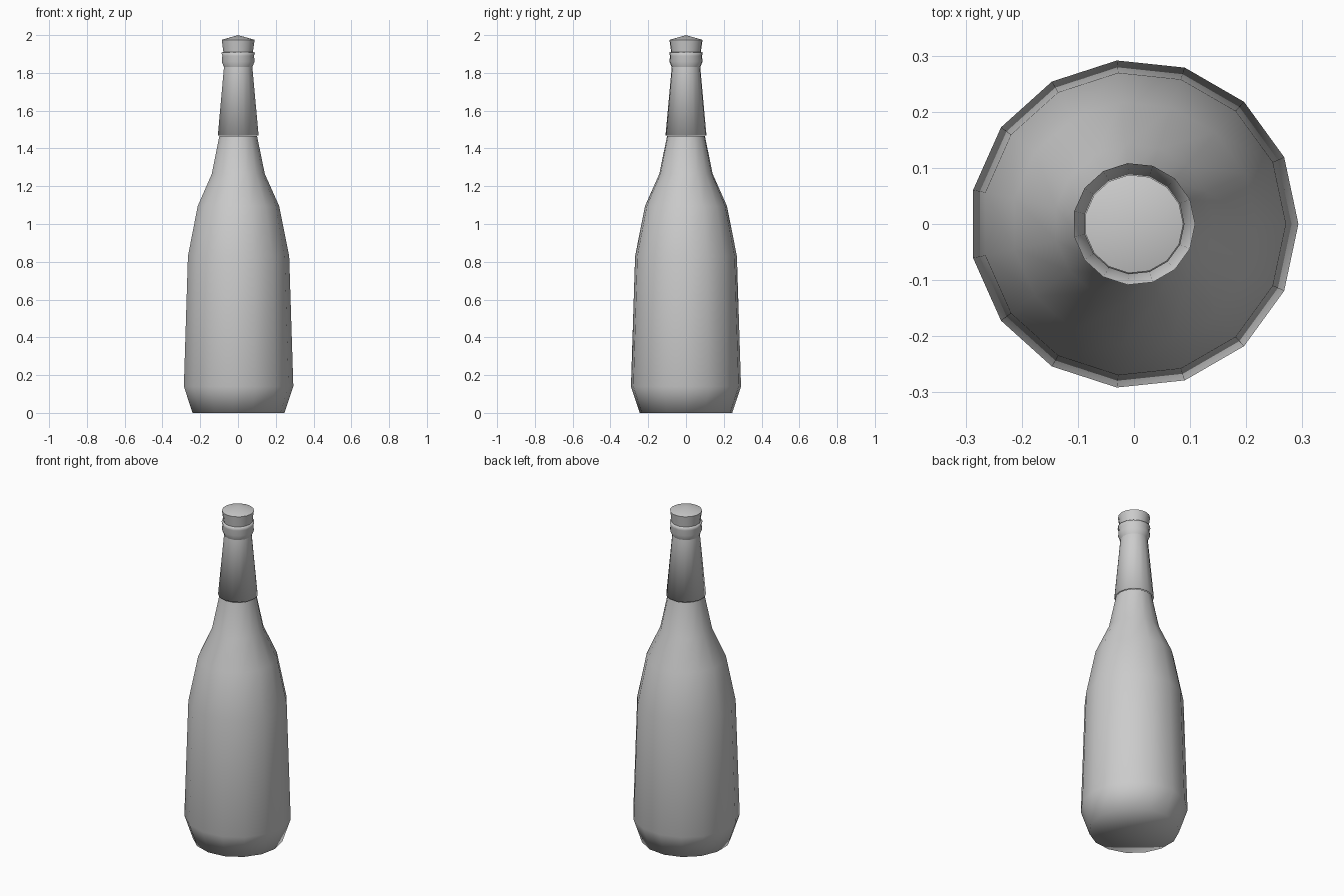
import bpy, bmesh, math

if "Cube" in bpy.data.objects:
    bpy.data.objects.remove(bpy.data.objects["Cube"])

SIDES = 15


def lathe(name, profile):
    """Revolve (radius, z) points around z; radius 0 makes a pole."""
    bm = bmesh.new()
    rings = []
    for r, z in profile:
        if r == 0:
            rings.append([bm.verts.new((0, 0, z))] * SIDES)
        else:
            rings.append([bm.verts.new((r * math.cos(2 * math.pi * i / SIDES),
                                        r * math.sin(2 * math.pi * i / SIDES), z))
                          for i in range(SIDES)])
    for a, b in zip(rings, rings[1:]):
        for i in range(SIDES):
            j = (i + 1) % SIDES
            corners = list(dict.fromkeys([a[i], a[j], b[j], b[i]]))
            bm.faces.new(corners)
    bmesh.ops.recalc_face_normals(bm, faces=bm.faces)
    mesh = bpy.data.meshes.new(name)
    bm.to_mesh(mesh)
    bm.free()
    obj = bpy.data.objects.new(name, mesh)
    bpy.context.collection.objects.link(obj)
    for p in mesh.polygons:
        p.use_smooth = True
    return obj


# Glass body with flat base, tapered sides and shoulder
lathe("bottle_body", [(0, 0), (0.246, 0), (0.293, 0.14), (0.271, 0.83),
                      (0.218, 1.095), (0.142, 1.265), (0.101, 1.465)])

# Foil sleeve on the neck, slightly wider than the glass at its lower edge
lathe("neck_sleeve", [(0.100, 1.468), (0.109, 1.47), (0.076, 1.83)])

# Bulged collar below the mouth
lathe("neck_collar", [(0.076, 1.83), (0.088, 1.86), (0.085, 1.89),
                      (0.090, 1.908), (0.079, 1.91)])

# Flared cap with a low domed top
cap = lathe("cap", [(0.079, 1.91), (0.088, 1.975), (0, 2.0)])
bpy.context.view_layer.objects.active = cap
cap.select_set(True)
bpy.ops.object.shade_smooth_by_angle(angle=math.radians(50))
